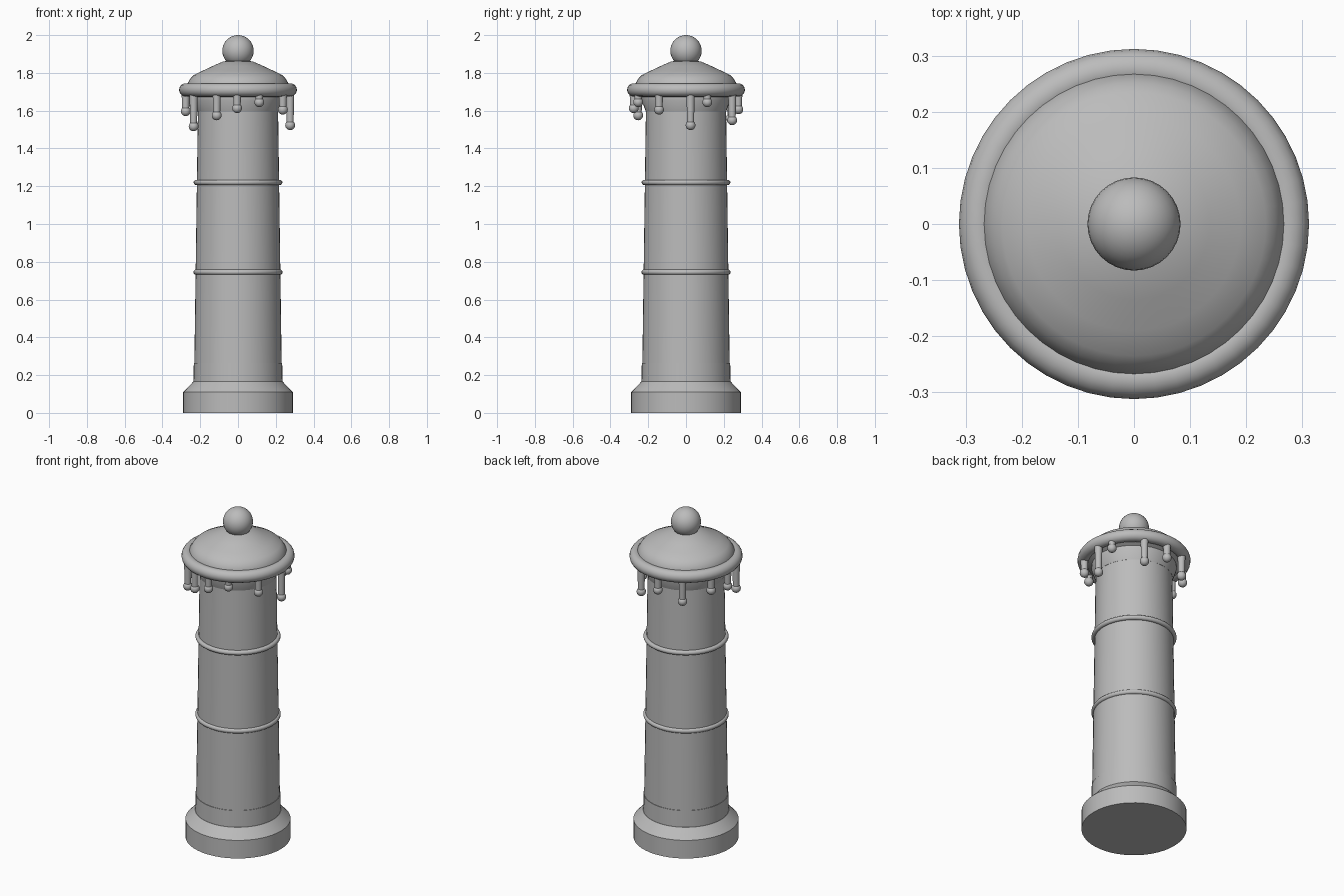
import bpy
from math import sin, cos, pi, radians

cube = bpy.data.objects.get("Cube")
if cube:
    bpy.data.objects.remove(cube)

SIDES = 48
stone = bpy.data.materials.new("grey_stone")
stone.use_nodes = True
grey = (0.5, 0.5, 0.5, 1)
stone.diffuse_color = grey
stone.node_tree.nodes["Principled BSDF"].inputs["Base Color"].default_value = grey


def finish(name, angle=35):
    """Name, colour and shade the active object."""
    obj = bpy.context.object
    obj.name = name
    obj.data.materials.clear()
    obj.data.materials.append(stone)
    bpy.ops.object.shade_smooth_by_angle(angle=radians(angle))
    return obj


def lathe(name, profile, angle=35):
    """Turn a (radius, height) profile around z, capping both ends."""
    verts = [(r * cos(2 * pi * i / SIDES), r * sin(2 * pi * i / SIDES), z)
             for r, z in profile for i in range(SIDES)]
    faces = []
    for k in range(len(profile) - 1):
        a, b = k * SIDES, (k + 1) * SIDES
        for i in range(SIDES):
            j = (i + 1) % SIDES
            faces.append((a + i, a + j, b + j, b + i))
    faces.append(tuple(reversed(range(SIDES))))
    faces.append(tuple(range(len(verts) - SIDES, len(verts))))
    mesh = bpy.data.meshes.new(name)
    mesh.from_pydata(verts, [], faces)
    obj = bpy.data.objects.new(name, mesh)
    bpy.context.collection.objects.link(obj)
    bpy.ops.object.select_all(action='DESELECT')
    bpy.context.view_layer.objects.active = obj
    obj.select_set(True)
    return finish(name, angle)


def ring(name, radius, thickness, z):
    bpy.ops.mesh.primitive_torus_add(major_segments=SIDES, minor_segments=16, major_radius=radius,
                                     minor_radius=thickness, location=(0, 0, z))
    finish(name, 60)


def ball(name, radius, location, segments, rings):
    bpy.ops.mesh.primitive_uv_sphere_add(segments=segments, ring_count=rings,
                                         radius=radius, location=location)
    finish(name, 60)


# Foot, lower plinth and tapering shaft
lathe("base", [(0.29, 0), (0.29, 0.11), (0.237, 0.165)], 20)
lathe("plinth", [(0.236, 0.15), (0.234, 0.265)])
lathe("shaft", [(0.232, 0.2), (0.212, 1.62)])

# Raised bands around the shaft
ring("lower_band", 0.222, 0.014, 0.745)
ring("upper_band", 0.221, 0.014, 1.22)

# Flared collar, roof and rim
lathe("collar", [(0.213, 1.595), (0.234, 1.655), (0.234, 1.672), (0.272, 1.69)], 20)
lathe("roof", [(0.27, 1.69), (0.267, 1.745), (0.252, 1.77), (0.235, 1.788),
               (0.19, 1.81), (0.135, 1.836), (0.08, 1.86), (0.01, 1.87)], 40)
ring("roof_rim", 0.277, 0.035, 1.71)
ball("finial", 0.083, (0, 0, 1.917), 32, 16)

# Hanging drops: bearing in degrees and height of the bead
drops = [(5, 1.523), (24, 1.645), (62, 1.549), (91, 1.607), (121, 1.56), (155, 1.61),
         (181, 1.597), (212, 1.517), (246, 1.575), (269, 1.613), (294, 1.645), (329, 1.605)]
TOP = 1.7
for n, (bearing, z) in enumerate(drops, 1):
    x, y = 0.277 * cos(radians(bearing)), 0.277 * sin(radians(bearing))
    bpy.ops.mesh.primitive_cone_add(vertices=16, radius1=0.018, radius2=0.022,
                                    depth=TOP - z, location=(x, y, (TOP + z) / 2))
    finish(f"drop_stem_{n}")
    ball(f"drop_bead_{n}", 0.026, (x, y, z), 16, 10)
